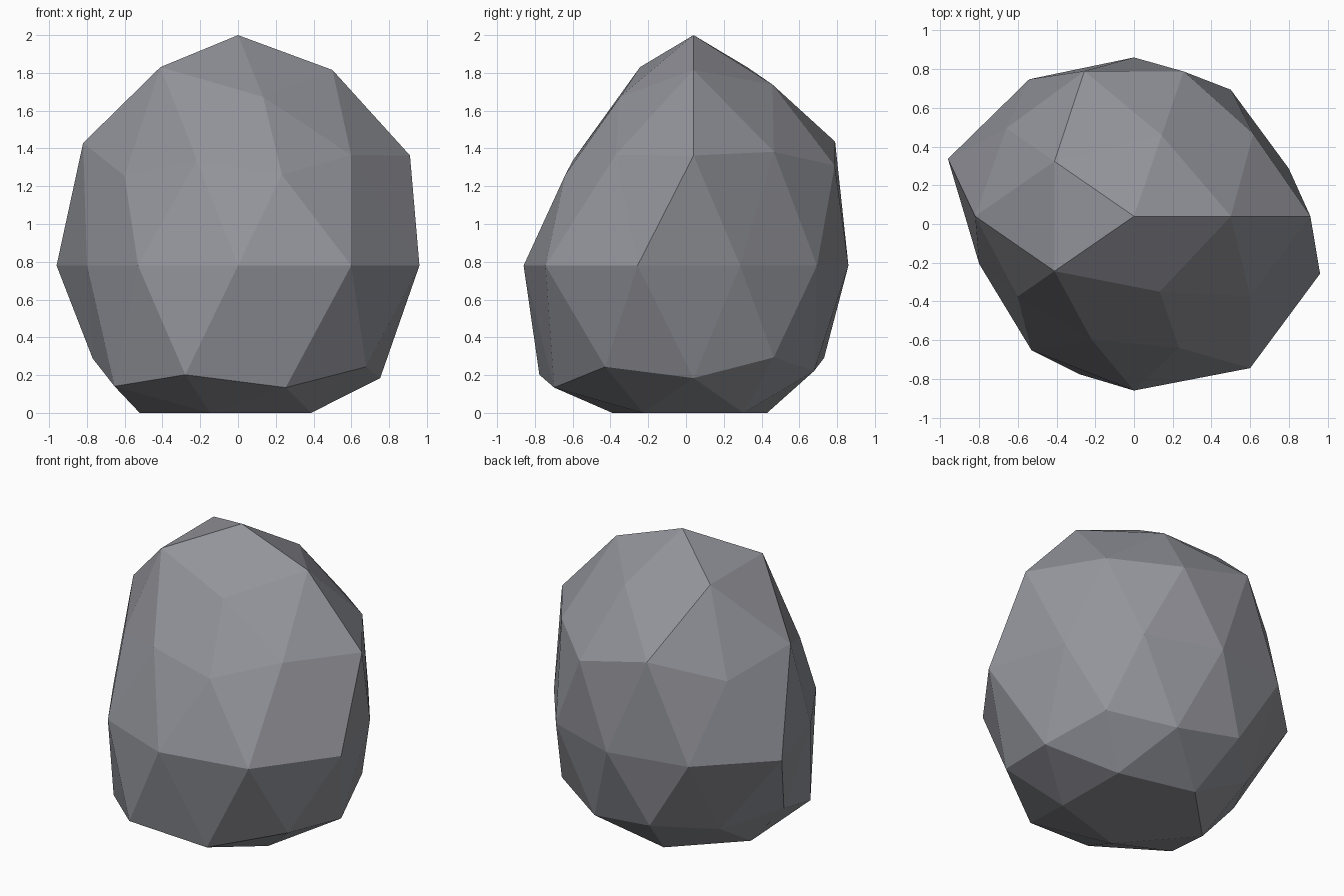
import bpy
import bmesh
import math

if "Cube" in bpy.data.objects:
    bpy.data.objects.remove(bpy.data.objects["Cube"], do_unlink=True)

CENTRE_Y, CENTRE_Z = 0.04, 0.78     # middle of the boulder
SCALE_Y, SCALE_Z = 0.95, 1.28       # overall stretch

# Rings of the sphere: unit height, first angle, bulge of each corner going round
RINGS = [
    (1.0, 0, [0.953]),
    (0.851, 0, [0.951, 0.88, 0.965, 0.965, 0.82]),
    (0.526, 36, [0.895, 0.975, 0.964, 0.83, 0.87]),
    (0.447, 0, [1.018, 0.925, 0.91, 0.83, 0.84]),
    (0.0, 18, [0.84, 0.85, 0.863, 0.92, 1.01, 0.84, 0.90, 0.947, 1.02, 1.01]),
    (-0.447, 36, [0.85, 0.855, 0.86, 1.01, 0.937]),
    (-0.526, 0, [0.885, 0.83, 0.81, 0.95, 0.96]),
    (-0.851, 36, [0.897, 0.82, 0.99, 0.905, 0.91]),
    (-1.0, 0, [1.0]),
]


def bulge(co):
    """Radius factor for a corner of the unit sphere."""
    height, start, factors = min(RINGS, key=lambda ring: abs(ring[0] - co.z))
    step = 360 / len(factors)
    angle = math.degrees(math.atan2(co.y, co.x))
    return factors[round((angle - start) / step) % len(factors)]


# Stone colour
stone = bpy.data.materials.new("stone_grey")
stone.use_nodes = True
colour = (0.29, 0.295, 0.325, 1.0)
stone.diffuse_color = colour
shader = next(n for n in stone.node_tree.nodes if n.type == 'BSDF_PRINCIPLED')
shader.inputs["Base Color"].default_value = colour
shader.inputs["Roughness"].default_value = 0.9

# Faceted boulder: uneven low-poly sphere with its underside pressed flat
bm = bmesh.new()
bmesh.ops.create_icosphere(bm, subdivisions=2, radius=1.0)
for v in bm.verts:
    p = v.co.normalized() * bulge(v.co.normalized())
    v.co = (p.x, CENTRE_Y + SCALE_Y * p.y, max(0.0, CENTRE_Z + SCALE_Z * p.z))
bmesh.ops.recalc_face_normals(bm, faces=bm.faces[:])
for f in bm.faces:
    f.smooth = False

mesh = bpy.data.meshes.new("boulder")
bm.to_mesh(mesh)
bm.free()
mesh.materials.append(stone)
boulder = bpy.data.objects.new("boulder", mesh)
bpy.context.collection.objects.link(boulder)
